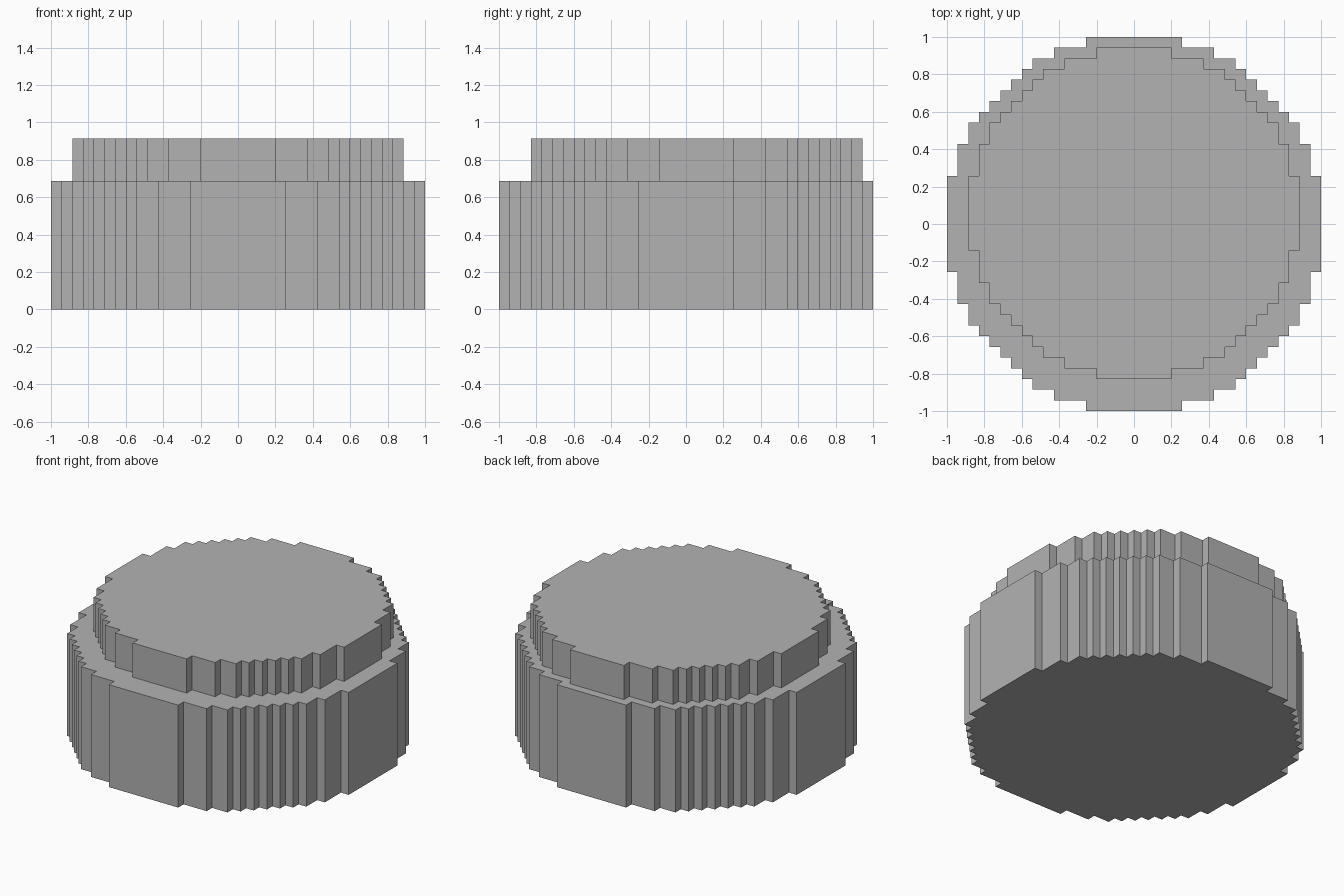
import bpy
import bmesh

cube = bpy.data.objects.get("Cube")
if cube:
    bpy.data.objects.remove(cube, do_unlink=True)

UNIT = 2 / 35  # side of one grid block

grey = bpy.data.materials.new("plain_grey")
grey.use_nodes = True
grey.diffuse_color = (0.448, 0.448, 0.448, 1)
grey.node_tree.nodes["Principled BSDF"].inputs["Base Color"].default_value = grey.diffuse_color


def stepped_outline(steps):
    """Blocky circle: one quadrant of stair corners, turned four times."""
    quadrant = []
    for i, y in enumerate(steps):
        quadrant.append((steps[-1 - i], y))
        if i < len(steps) - 1:
            quadrant.append((steps[-2 - i], y))
    outline = []
    for _ in range(4):
        outline += quadrant
        quadrant = [(-y, x) for x, y in quadrant]
    return outline


def stepped_disc(name, steps, bottom, top, shift_y=0):
    """Extrude a blocky circle between two heights, all in blocks."""
    bm = bmesh.new()
    verts = [bm.verts.new((x * UNIT, (y + shift_y) * UNIT, bottom * UNIT))
             for x, y in stepped_outline(steps)]
    base = bm.faces.new(verts)
    extruded = bmesh.ops.extrude_face_region(bm, geom=[base], use_keep_orig=True)
    moved = [g for g in extruded["geom"] if isinstance(g, bmesh.types.BMVert)]
    bmesh.ops.translate(bm, verts=moved, vec=(0, 0, (top - bottom) * UNIT))
    bmesh.ops.recalc_face_normals(bm, faces=bm.faces)
    mesh = bpy.data.meshes.new(name)
    bm.to_mesh(mesh)
    bm.free()
    mesh.materials.append(grey)
    obj = bpy.data.objects.new(name, mesh)
    bpy.context.collection.objects.link(obj)
    return obj


# Wide lower drum
stepped_disc("base_drum", [4.5, 7.5] + [9.5 + i for i in range(9)], 0, 12)

# Narrower upper disc, set one block towards the back
stepped_disc("top_disc", [3.5, 6.5] + [8.5 + i for i in range(8)], 12, 16, shift_y=1)
